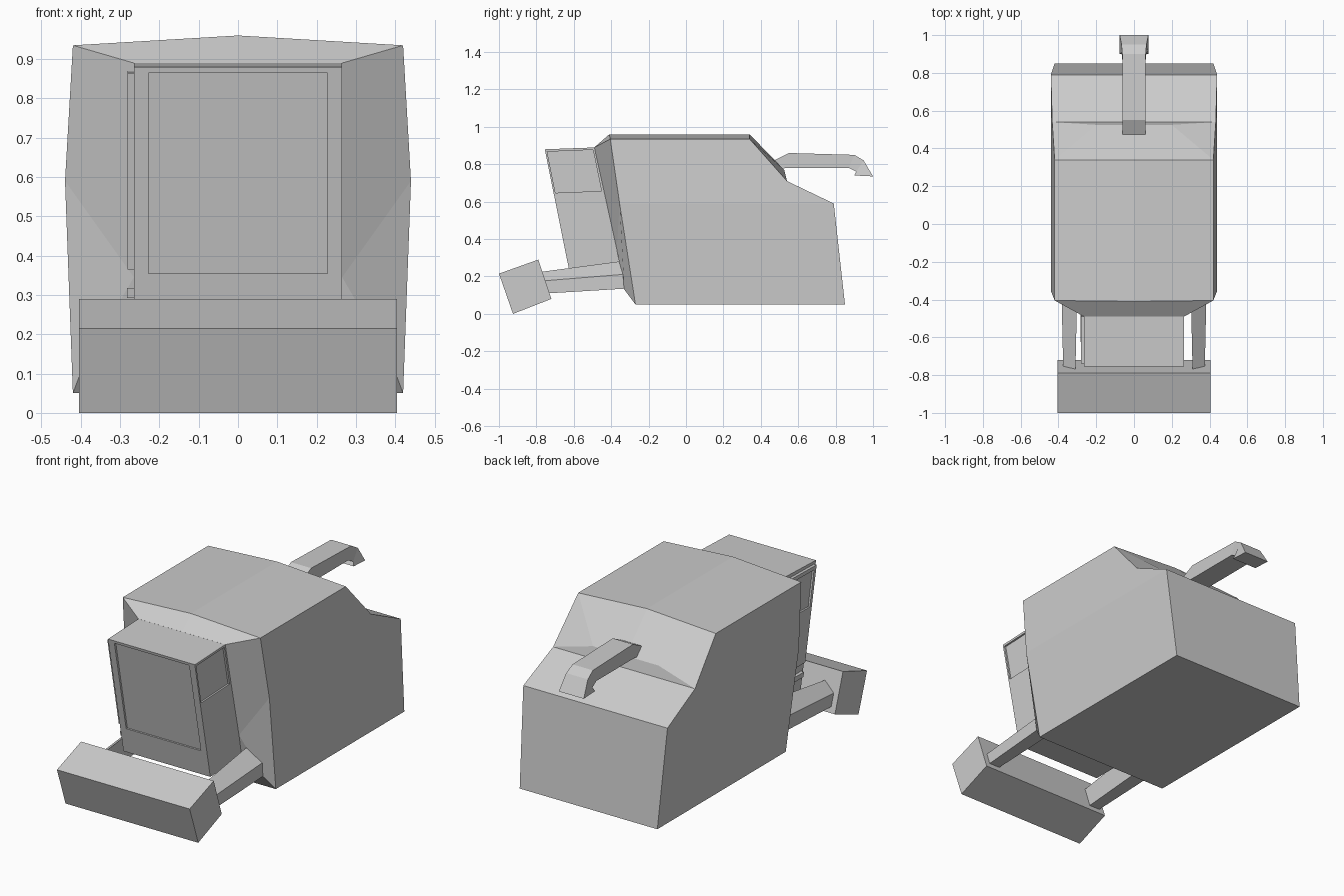
import bpy, bmesh

if "Cube" in bpy.data.objects:
    bpy.data.objects.remove(bpy.data.objects["Cube"])


def finish(name, verts, faces, mirror=False):
    bm = bmesh.new()
    vs = [bm.verts.new(v) for v in verts]
    for f in faces:
        bm.faces.new([vs[i] for i in f])
    bmesh.ops.recalc_face_normals(bm, faces=bm.faces)
    me = bpy.data.meshes.new(name)
    bm.to_mesh(me)
    bm.free()
    ob = bpy.data.objects.new(name, me)
    bpy.context.collection.objects.link(ob)
    if mirror:
        m = ob.modifiers.new("mirror", 'MIRROR')
        m.use_clip = True
    return ob


def loft(name, rings, mirror=False):
    n = len(rings[0])
    verts = [v for r in rings for v in r]
    faces = [list(range(n)), list(range(len(verts) - n, len(verts)))]
    for k in range(len(rings) - 1):
        for i in range(n):
            j = (i + 1) % n
            faces.append([k * n + i, k * n + j, (k + 1) * n + j, (k + 1) * n + i])
    return finish(name, verts, faces, mirror)


def prism(name, profile, x0, x1):
    return loft(name, [[(x, y, z) for y, z in profile] for x in (x0, x1)])


def recess(ob, name, profile, x0, x1):
    cutter = prism(name, profile, x0, x1)
    cutter.hide_render = True
    cutter.display_type = 'WIRE'
    m = ob.modifiers.new(name, 'BOOLEAN')
    m.operation = 'DIFFERENCE'
    m.solver = 'EXACT'
    m.object = cutter


# Main body: right half, mirrored
body_verts = [
    (0, -.41, .96), (.42, -.405, .935), (.44, -.355, .59), (.42, -.27, .05), (0, -.27, .05),
    (0, .34, .96), (.42, .34, .935), (.433, .54, .71), (.44, .79, .59), (.42, .85, .05),
    (0, .85, .05), (0, .79, .59), (0, .54, .71), (0, .525, .77), (.2, .525, .77),
    (0, -.49, .89), (.265, -.49, .89), (.265, -.37, .345), (.39, -.33, .13), (0, -.33, .13)]
body_faces = [
    (0, 1, 6, 5), (1, 2, 8, 7, 6), (2, 3, 9, 8), (3, 4, 10, 9), (9, 10, 11, 8), (8, 11, 12, 7),
    (12, 13, 14, 7), (5, 6, 14, 13), (6, 7, 14),
    (0, 1, 16, 15), (1, 2, 17, 16), (2, 3, 18, 17), (3, 4, 19, 18), (15, 16, 17, 18, 19)]
finish("body", body_verts, body_faces, mirror=True)

# Leaning cabin with sunken windscreen and side window
cabin = prism("cabin", [(-.755, .88), (-.48, .89), (-.33, .21), (-.62, .21)], -.265, .265)
recess(cabin, "windscreen_cutter",
       [(-.82, .865), (-.74, .865), (-.639, .355), (-.82, .355)], -.228, .228)
recess(cabin, "side_window_cutter",
       [(-.742, .867), (-.497, .877), (-.452, .657), (-.698, .647)], .255, .3)

# Door panel and step on the left side
door = prism("door_panel", [(-.738, .865), (-.49, .87), (-.385, .365), (-.638, .365)], -.281, -.26)
recess(door, "door_window_cutter",
       [(-.715, .845), (-.51, .85), (-.47, .66), (-.678, .655)], -.3, -.271)
prism("door_step", [(-.625, .318), (-.4, .318), (-.4, .292), (-.62, .292)], -.283, -.26)

# Front bumper block
prism("bumper", [(-1, .215), (-.79, .29), (-.72, .08), (-.925, 0)], -.405, .405)

# Bumper arms with a sloped upper outer face
loft("bumper_arms", [
    [(.31, -.772, .225), (.375, -.757, .177), (.375, -.735, .11), (.31, -.735, .11)],
    [(.30, -.32, .285), (.385, -.30, .214), (.385, -.29, .137), (.30, -.29, .137)]], mirror=True)

# Rear spout: (half width, top y, top z, bottom y, bottom z)
spout = [(.062, .47, .82, .50, .77), (.062, .55, .86, .53, .78), (.062, .90, .85, .87, .78),
         (.066, .95, .82, .91, .76), (.076, 1.0, .735, .90, .74)]
loft("rear_spout", [[(-w, ty, tz), (w, ty, tz), (w, by, bz), (-w, by, bz)]
                    for w, ty, tz, by, bz in spout])
